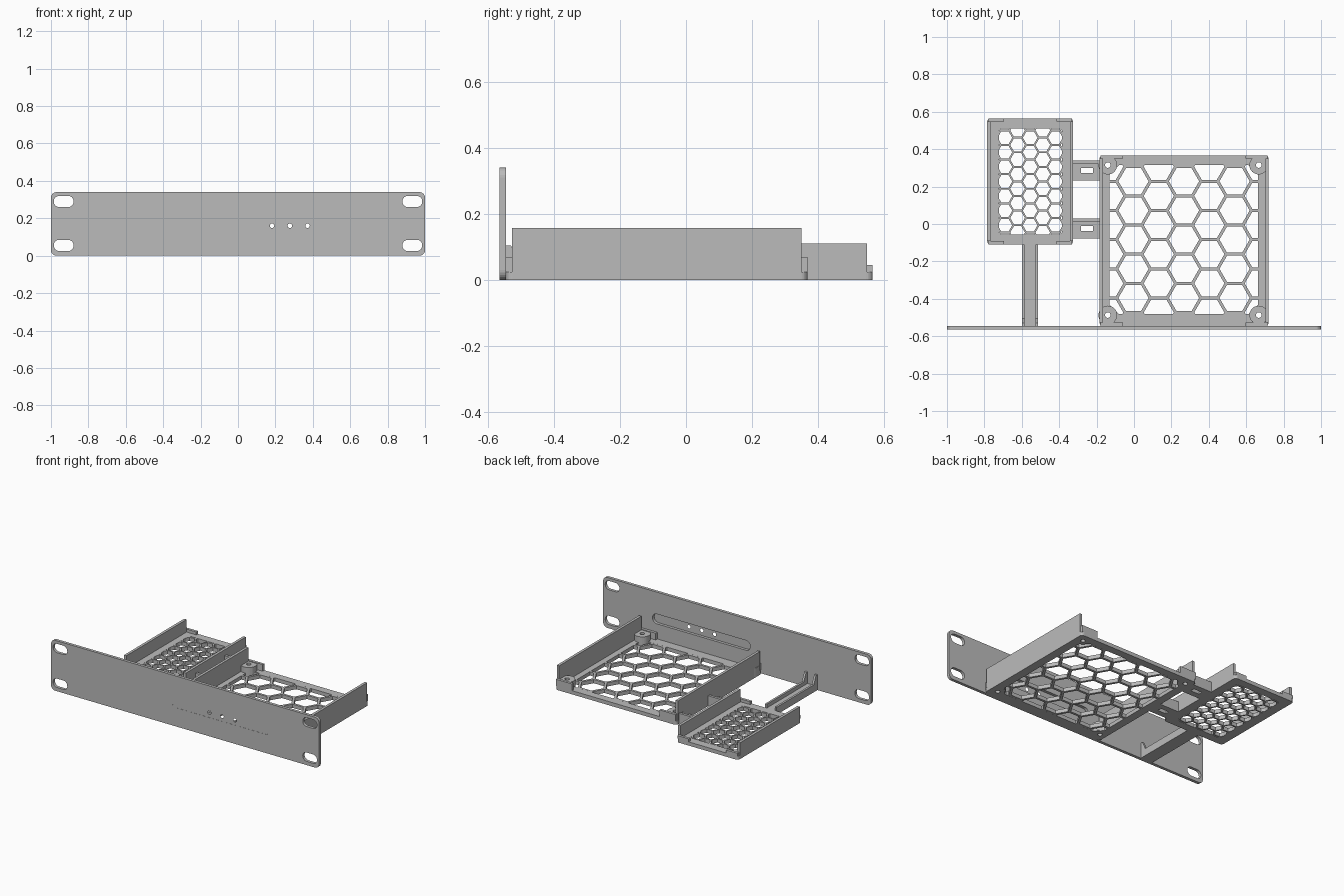
import bpy, bmesh
from math import sin, cos, pi, sqrt
from mathutils import Vector, Matrix

cube = bpy.data.objects.get("Cube")
if cube:
    bpy.data.objects.remove(cube)

grey = bpy.data.materials.new("plain grey")
grey.use_nodes = True
GREY = (0.5, 0.5, 0.5, 1)
grey.diffuse_color = GREY
grey.node_tree.nodes["Principled BSDF"].inputs["Base Color"].default_value = GREY
UPRIGHT = Matrix.Rotation(pi / 2, 4, "X")


def rounded(x0, x1, y0, y1, r, n=6):
    """Rectangle outline with round corners."""
    pts = []
    for i, (cx, cy) in enumerate([(x1 - r, y1 - r), (x0 + r, y1 - r), (x0 + r, y0 + r), (x1 - r, y0 + r)]):
        for k in range(n + 1):
            a = (i + k / n) * pi / 2
            pts.append((cx + r * cos(a), cy + r * sin(a)))
    return pts


def ring(cx, cy, r, n=20):
    return [(cx + r * cos(2 * pi * k / n), cy + r * sin(2 * pi * k / n)) for k in range(n)]


def rect(x0, x1, y0, y1):
    return [(x0, y0), (x1, y0), (x1, y1), (x0, y1)]


def plate(name, loops, low, high, turn=None):
    """Flat outline with holes, extruded from low to high."""
    curve = bpy.data.curves.new(name, "CURVE")
    curve.dimensions = "2D"
    curve.fill_mode = "BOTH"
    curve.extrude = (high - low) / 2
    for loop in loops:
        s = curve.splines.new("POLY")
        s.points.add(len(loop) - 1)
        s.use_cyclic_u = True
        for p, (x, y) in zip(s.points, loop):
            p.co = (x, y, 0, 1)
    tmp = bpy.data.objects.new(name + " outline", curve)
    bpy.context.collection.objects.link(tmp)
    bpy.context.view_layer.update()
    mesh = bpy.data.meshes.new_from_object(tmp.evaluated_get(bpy.context.evaluated_depsgraph_get()))
    bpy.data.objects.remove(tmp)
    bpy.data.curves.remove(curve)
    bm = bmesh.new()
    bm.from_mesh(mesh)
    bmesh.ops.remove_doubles(bm, verts=bm.verts, dist=1e-5)
    bmesh.ops.translate(bm, verts=bm.verts, vec=(0, 0, (low + high) / 2))
    bmesh.ops.recalc_face_normals(bm, faces=bm.faces)
    if turn:
        bm.transform(turn)
    for f in bm.faces:
        f.smooth = False
    bm.to_mesh(mesh)
    bm.free()
    mesh.name = name
    mesh.materials.clear()
    mesh.materials.append(grey)
    obj = bpy.data.objects.new(name, mesh)
    bpy.context.collection.objects.link(obj)
    return obj


def clip(poly, region):
    """Part of a polygon inside a convex, anticlockwise region."""
    for a, b in zip(region, region[1:] + region[:1]):
        a, b = Vector(a), Vector(b)
        nrm = Vector((a.y - b.y, b.x - a.x))
        out = []
        for p, q in zip(poly, poly[1:] + poly[:1]):
            p, q = Vector(p), Vector(q)
            dp, dq = nrm.dot(p - a), nrm.dot(q - a)
            if dp >= 0:
                out.append(p)
            if dp * dq < 0:
                out.append(p.lerp(q, dp / (dp - dq)))
        poly = out
        if len(poly) < 3:
            return []
    return [tuple(p) for p in poly]


def honeycomb(region, cx, cy, pitch, gap):
    holes = []
    r = (pitch - gap) / sqrt(3)
    for i in range(-4, 5):
        for j in range(-5, 6):
            x = cx + i * pitch * sqrt(3) / 2
            y = cy + (j + (i % 2) / 2) * pitch
            h = clip(ring(x, y, r, 6), region)
            if h:
                holes.append(h)
    return holes


def tray(name, x0, x1, y0, y1, wall_top, lip_top, lip_len, inner, corner, pitch, gap, extra):
    """Honeycomb floor, two side walls and corner lips."""
    a, b, c, d = inner
    k = corner
    region = [(a + k, c), (b - k, c), (b, c + k), (b, d - k), (b - k, d), (a + k, d), (a, d - k), (a, c + k)]
    holes = honeycomb(region, (x0 + x1) / 2, (c + d) / 2, pitch, gap)
    plate(name + "_floor", [rounded(x0, x1, y0, y1, 0.02)] + holes + extra, 0, FLOOR)
    for side, xa, xb in (("right", x0, x0 + WALL), ("left", x1 - WALL, x1)):
        plate(f"{name}_{side}_wall", [rect(xa, xb, y0 + 0.018, y1 - 0.018)], FLOOR, wall_top)
        la, lb = (x0 + 0.006, x0 + lip_len) if side == "right" else (x1 - lip_len, x1 - 0.006)
        for end, ya in (("front", y0), ("rear", y1 - 0.018)):
            plate(f"{name}_{end}_{side}_lip", [rect(la, lb, ya, ya + 0.018)], FLOOR, lip_top)


FLOOR, WALL = 0.025, 0.018

# Front panel with mounting slots and a window
slots = [rounded(x - 0.053, x + 0.053, z - 0.03, z + 0.03, 0.029)
         for x in (-0.932, 0.932) for z in (0.055, 0.29)]
window = rounded(-0.098, 0.632, 0.126, 0.192, 0.032)
plate("front_panel", [rounded(-1, 1, 0, 0.34, 0.03)] + slots + [window], 0.545, 0.565, UPRIGHT)

# Thin window backing, facing the rear only
backing = plate("window_backing", [window] + [ring(x, 0.16, 0.012) for x in (0.182, 0.277, 0.372)],
                0.564, 0.564, UPRIGHT)
bm = bmesh.new()
bm.from_mesh(backing.data)
bmesh.ops.reverse_faces(bm, faces=[f for f in bm.faces if f.normal.y < 0])
bm.to_mesh(backing.data)
bm.free()

# Large tray with corner posts
posts = [(x, y) for x in (-0.14, 0.667) for y in (-0.487, 0.315)]
tray("large_tray", -0.185, 0.72, -0.545, 0.367, 0.157, 0.07, 0.125,
     (-0.13, 0.662, -0.482, 0.315), 0.05, 0.156, 0.016, [ring(x, y, 0.015) for x, y in posts])
for i, (x, y) in enumerate(posts):
    plate(f"corner_post_{i + 1}", [ring(x, y, 0.05, 32), ring(x, y, 0.015)], 0.004, 0.065)

# Small tray
tray("small_tray", -0.785, -0.325, -0.11, 0.565, 0.11, 0.045, 0.09,
     (-0.722, -0.385, -0.055, 0.51), 0.012, 0.078, 0.01, [])

# Two links between the trays, each with a slot and an upright rib
for name, y in (("front", -0.078), ("rear", 0.232)):
    plate(name + "_link", [rect(-0.326, -0.184, y, y + 0.107),
                           rect(-0.283, -0.22, y + 0.04, y + 0.068)], 0, FLOOR)
    plate(name + "_link_rib", [rect(-0.326, -0.184, y + 0.09, y + 0.107)], FLOOR, 0.07)

# Arm from the panel to the small tray, with ribs rising at the panel
plate("arm", [rect(-0.6, -0.512, -0.546, -0.109)], 0, FLOOR)
profile = [(-0.546, FLOOR), (-0.11, FLOOR), (-0.11, 0.05), (-0.505, 0.05), (-0.53, 0.105), (-0.546, 0.105)]
SIDEWAYS = Matrix(((0, 0, 1, 0), (1, 0, 0, 0), (0, 1, 0, 0), (0, 0, 0, 1)))
for name, x in (("right", -0.6), ("left", -0.526)):
    plate(f"arm_{name}_rib", [profile], x, x + 0.014, SIDEWAYS)
